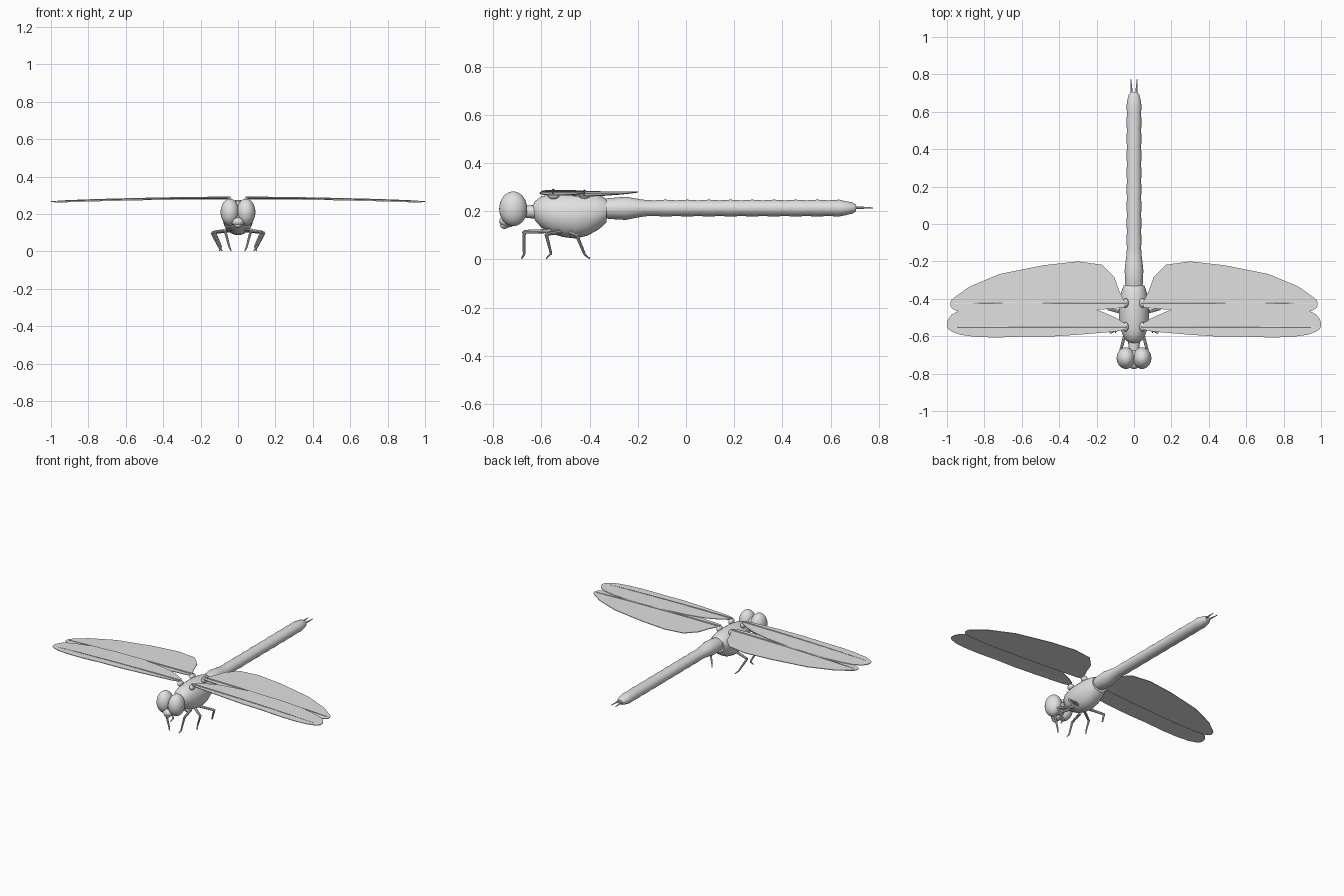
import bpy, bmesh, math
from mathutils import Vector

if "Cube" in bpy.data.objects:
    bpy.data.objects.remove(bpy.data.objects["Cube"])

grey = bpy.data.materials.new("light grey")
grey.diffuse_color = (0.75, 0.75, 0.75, 1)
grey.use_nodes = True
grey.node_tree.nodes["Principled BSDF"].inputs["Base Color"].default_value = grey.diffuse_color


def finish(bm, name, angle=40):
    bmesh.ops.recalc_face_normals(bm, faces=bm.faces)
    me = bpy.data.meshes.new(name)
    bm.to_mesh(me)
    bm.free()
    me.materials.append(grey)
    ob = bpy.data.objects.new(name, me)
    bpy.context.collection.objects.link(ob)
    bpy.ops.object.select_all(action='DESELECT')
    ob.select_set(True)
    bpy.context.view_layer.objects.active = ob
    bpy.ops.object.shade_smooth_by_angle(angle=math.radians(angle))
    return ob


def loft(name, stations, sides=28):
    """Body along y from stations (y, z bottom, z top, half width)."""
    bm = bmesh.new()
    rings = []
    for y, lo, hi, w in stations:
        ring = []
        for i in range(sides):
            a = 2 * math.pi * i / sides
            ring.append(bm.verts.new((w * math.cos(a), y, (lo + hi) / 2 + (hi - lo) / 2 * math.sin(a))))
        rings.append(ring)
    for a, b in zip(rings, rings[1:]):
        for i in range(sides):
            j = (i + 1) % sides
            bm.faces.new((a[i], a[j], b[j], b[i]))
    bm.faces.new(rings[0])
    bm.faces.new(rings[-1])
    return finish(bm, name)


def ball(name, loc, scale):
    bm = bmesh.new()
    bmesh.ops.create_uvsphere(bm, u_segments=24, v_segments=16, radius=1)
    for v in bm.verts:
        v.co = Vector(loc) + Vector([c * s for c, s in zip(v.co, scale)])
    return finish(bm, name, 60)


def tube(name, pts, radii, sides=8):
    """Tapered straight rods joined end to end."""
    bm = bmesh.new()
    for p, q, r0, r1 in zip(pts, pts[1:], radii, radii[1:]):
        p, q = Vector(p), Vector(q)
        rot = (q - p).to_track_quat('Z', 'Y').to_matrix().to_4x4()
        rot.translation = (p + q) / 2
        bmesh.ops.create_cone(bm, cap_ends=True, segments=sides, radius1=r0, radius2=r1,
                              depth=(q - p).length, matrix=rot)
    return finish(bm, name)


def wing(name, s, stations, root_z, thick=0.004):
    """Thin curved blade from stations (x, leading y, trailing y)."""
    bm = bmesh.new()
    loops = []
    for x, lead, trail in stations:
        z = root_z - 0.019 * x * x
        loops.append([bm.verts.new((s * x, y, z + dz)) for y, dz in
                      ((lead, 0), (trail, 0), (trail, thick), (lead, thick))])
    for a, b in zip(loops, loops[1:]):
        for i in range(4):
            j = (i + 1) % 4
            bm.faces.new((a[i], a[j], b[j], b[i]))
    bm.faces.new(loops[0])
    bm.faces.new(loops[-1])
    return finish(bm, name, 30)


# Thorax and neck
loft("thorax", [(-.636, .185, .225, .02), (-.625, .16, .243, .04), (-.60, .132, .262, .058),
                (-.56, .108, .27, .072), (-.51, .093, .275, .08), (-.46, .087, .276, .082),
                (-.41, .098, .274, .077), (-.37, .12, .268, .069), (-.345, .138, .26, .062),
                (-.33, .155, .25, .055)])
loft("neck", [(-.70, .18, .225, .026), (-.66, .172, .224, .028), (-.61, .168, .226, .035)], 16)

# Abdomen: swollen base, then gently ribbed segments, then rounded tip
abdomen = [(-.36, .175, .245, .042), (-.32, .168, .254, .047), (-.25, .164, .26, .05),
           (-.21, .172, .253, .046), (-.17, .179, .247, .041)]
for k in range(9):
    y = -.13 + k * .09
    abdomen += [(y, .180, .245, .038), (y + .045, .178, .248, .040)]
abdomen += [(.66, .183, .242, .036), (.69, .190, .237, .029), (.705, .199, .228, .018)]
loft("abdomen", abdomen)

# Face
ball("face", (0, -.74, .158), (.034, .035, .025))
ball("jaw", (0, -.753, .141), (.02, .018, .014))
ball("head_core", (0, -.71, .2), (.04, .04, .05))

FORE = [(.05, -.565, -.53), (.10, -.575, -.50), (.18, -.582, -.465), (.3, -.592, -.44),
        (.45, -.602, -.425), (.6, -.602, -.42), (.74, -.607, -.425), (.85, -.603, -.44),
        (.93, -.592, -.46), (.975, -.575, -.485), (.994, -.56, -.51), (1.0, -.545, -.53)]
HIND = [(.05, -.445, -.415), (.08, -.45, -.355), (.105, -.452, -.285), (.17, -.457, -.218),
        (.3, -.465, -.2), (.48, -.475, -.22), (.72, -.48, -.268), (.88, -.475, -.335),
        (.95, -.465, -.385), (.975, -.45, -.405), (.982, -.438, -.42)]
LEGS = {"front": [(.04, -.56, .118), (.07, -.672, .115), (.045, -.672, .02), (.036, -.682, .004)],
        "middle": [(.04, -.52, .115), (.125, -.58, .105), (.09, -.56, .025), (.10, -.58, .004)],
        "rear": [(.04, -.48, .112), (.14, -.453, .10), (.10, -.42, .02), (.085, -.40, .004)]}

for s, side in ((1, "right"), (-1, "left")):
    ball(side + "_eye", (s * .043, -.717, .21), (.05, .058, .072))
    # Wings with a raised rib each
    wing(side + "_fore_wing", s, FORE, .284)
    wing(side + "_hind_wing", s, HIND, .279)
    for part, y0, y1, z in (("fore", -.55, -.553, .288), ("hind", -.422, -.424, .284)):
        xs = (.04, .3, .55, .78, .965)
        tube(f"{side}_{part}_wing_rib",
             [(s * x, y0 + (y1 - y0) * x, z - .019 * x * x) for x in xs],
             [.006, .005, .004, .0035, .002], 6)
        # Short root joining wing to thorax
        ball(f"{side}_{part}_wing_root", (s * .045, y0, .268), (.016, .025, .018))
    # Legs
    for part, pts in LEGS.items():
        tube(f"{side}_{part}_leg", [(s * x, y, z) for x, y, z in pts], [.009, .0075, .005, .003])
    # Tail claspers
    tube(side + "_tail_clasper", [(s * .012, .69, .215), (s * .017, .775, .214)], [.007, .002])
